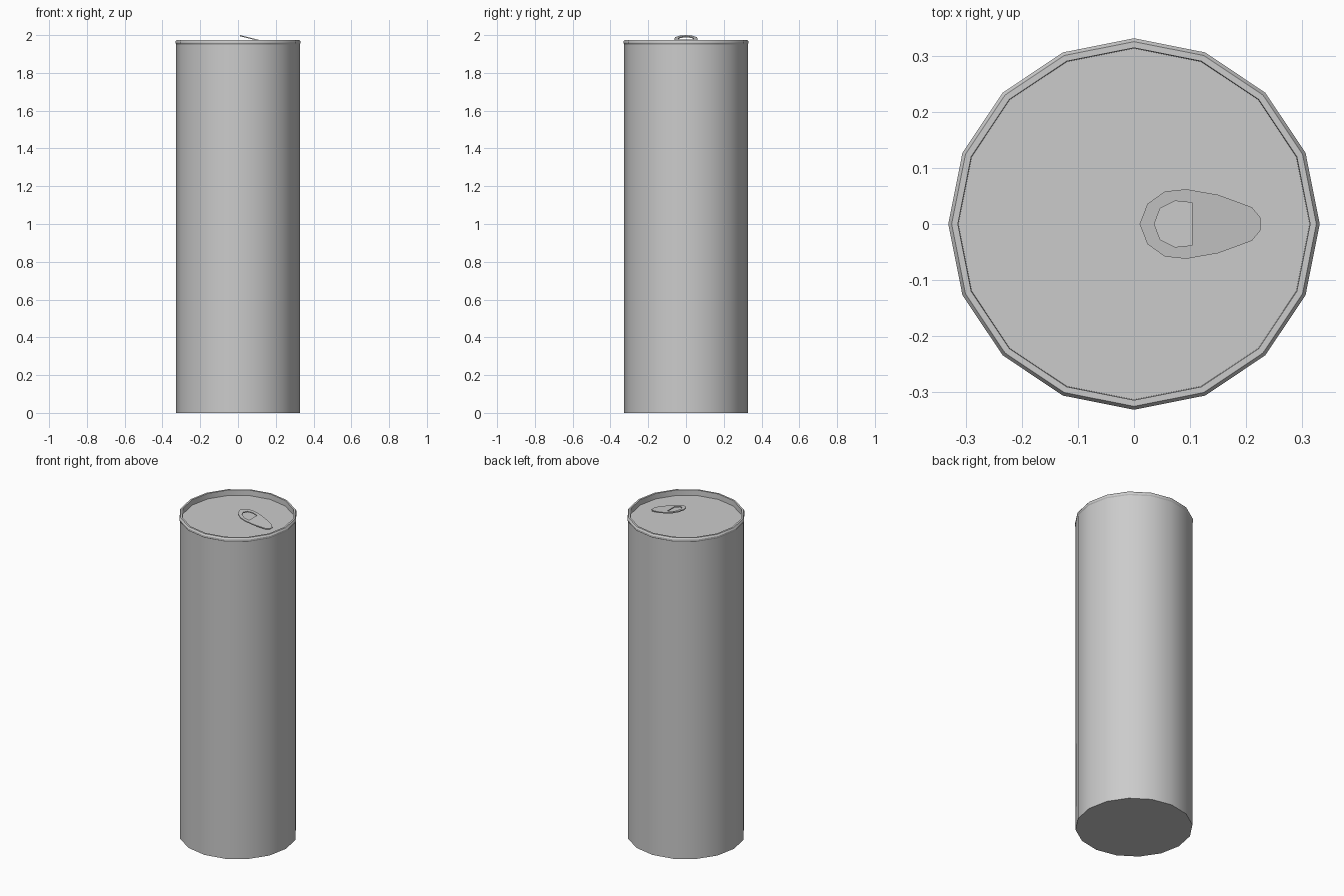
import bpy, math

if "Cube" in bpy.data.objects:
    bpy.data.objects.remove(bpy.data.objects["Cube"])

SIDES = 16


def finish(obj):
    bpy.ops.object.select_all(action='DESELECT')
    bpy.context.view_layer.objects.active = obj
    obj.select_set(True)
    bpy.ops.object.shade_smooth_by_angle(angle=math.radians(30))


def lathe(name, profile):
    """Spin an (r, z) profile round z, capping both ends."""
    verts = [(r * math.cos(2 * math.pi * i / SIDES), r * math.sin(2 * math.pi * i / SIDES), z)
             for r, z in profile for i in range(SIDES)]
    faces = [(k * SIDES + i, k * SIDES + (i + 1) % SIDES,
              (k + 1) * SIDES + (i + 1) % SIDES, (k + 1) * SIDES + i)
             for k in range(len(profile) - 1) for i in range(SIDES)]
    faces.append(tuple(reversed(range(SIDES))))
    faces.append(tuple(range(len(verts) - SIDES, len(verts))))
    mesh = bpy.data.meshes.new(name)
    mesh.from_pydata(verts, [], faces)
    obj = bpy.data.objects.new(name, mesh)
    bpy.context.collection.objects.link(obj)
    finish(obj)
    return obj


# Can body with rolled rim and recessed lid
lathe("can_body", [(0.327, 0), (0.327, 1.951), (0.331, 1.957), (0.331, 1.966),
                   (0.325, 1.975), (0.314, 1.975), (0.313, 1.942)])

# Pull tab: half outlines mirrored across y, filled with a finger hole
outer = [(0.01, 0), (0.024, 0.036), (0.055, 0.058), (0.093, 0.062),
         (0.15, 0.052), (0.21, 0.030), (0.225, 0.012)]
hole = [(0.036, 0), (0.047, 0.028), (0.073, 0.041), (0.103, 0.038)]
curve = bpy.data.curves.new("pull_tab", 'CURVE')
curve.dimensions = '2D'
curve.fill_mode = 'BOTH'
curve.extrude = 0.003
for half in (outer, hole):
    loop = half + [(x, -y) for x, y in reversed(half) if y > 0]
    spline = curve.splines.new('POLY')
    spline.points.add(len(loop) - 1)
    for p, (x, y) in zip(spline.points, loop):
        p.co = (x, y, 0, 1)
    spline.use_cyclic_u = True
tab = bpy.data.objects.new("pull_tab", curve)
bpy.context.collection.objects.link(tab)
bpy.context.view_layer.objects.active = tab
tab.select_set(True)
bpy.ops.object.select_all(action='DESELECT')
tab.select_set(True)
bpy.ops.object.convert(target='MESH')
tab = bpy.context.object

# Tilt the tab so its ring end rises above the rim
for v in tab.data.vertices:
    v.co.z += 1.997 - 0.25 * (v.co.x - 0.01)
finish(tab)
